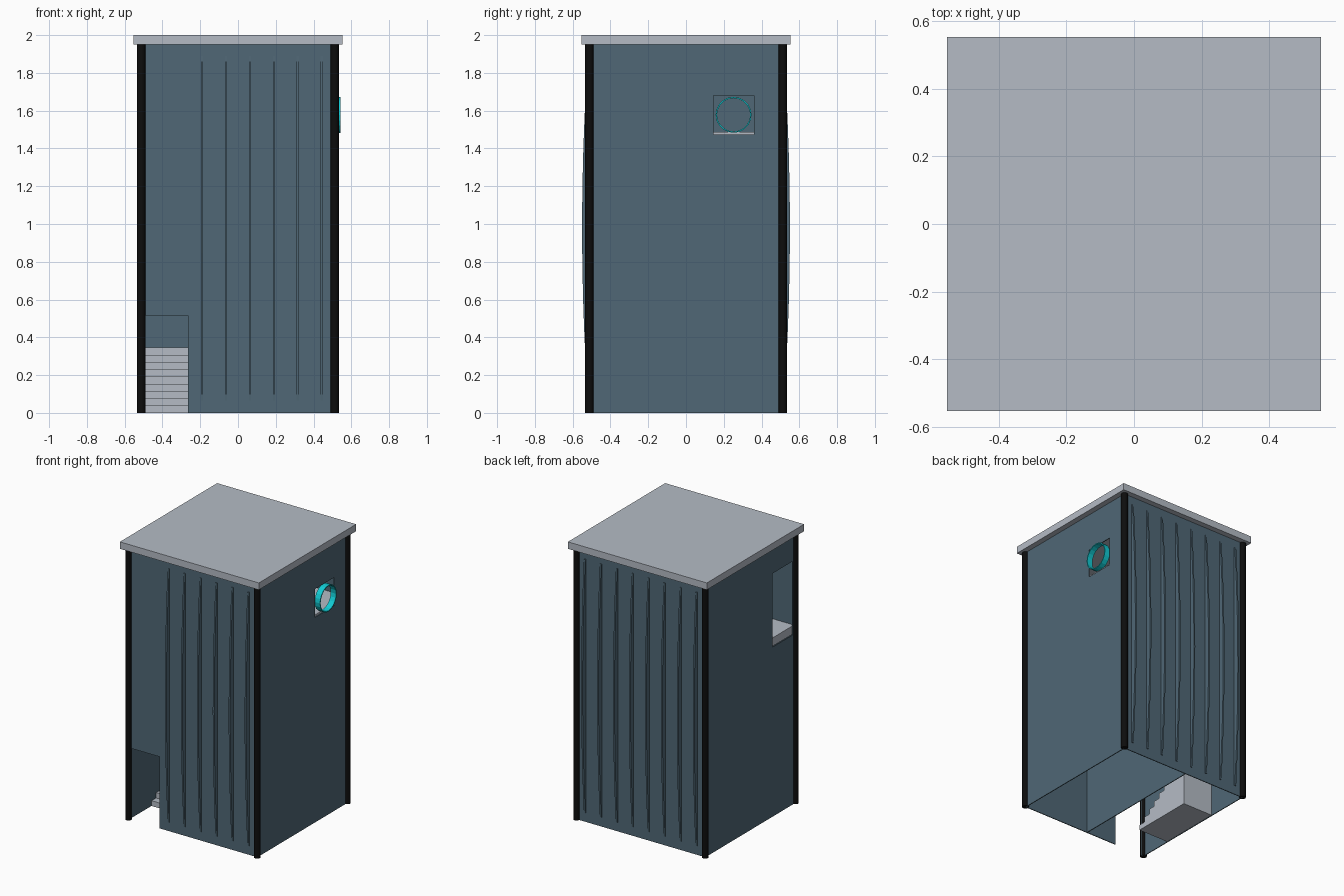
import bpy, bmesh, math
from mathutils import Matrix, Vector

if "Cube" in bpy.data.objects:
    bpy.data.objects.remove(bpy.data.objects["Cube"])

def mat(name, rgb):
    m = bpy.data.materials.new(name)
    m.diffuse_color = (*rgb, 1)
    m.use_nodes = True
    m.node_tree.nodes["Principled BSDF"].inputs["Base Color"].default_value = m.diffuse_color
    return m

BLUE = mat("slate_blue", (0.08, 0.137, 0.18))
GREY = mat("light_grey", (0.46, 0.50, 0.56))
BLACK = mat("black", (0.004, 0.004, 0.004))
CYAN = mat("cyan", (0.006, 0.60, 0.66))

def finish(bm, name, material):
    bmesh.ops.recalc_face_normals(bm, faces=bm.faces)
    me = bpy.data.meshes.new(name)
    bm.to_mesh(me)
    bm.free()
    me.materials.append(material)
    ob = bpy.data.objects.new(name, me)
    bpy.context.collection.objects.link(ob)
    return ob

def add_box(bm, x, y, z):
    c = Vector(((x[0] + x[1]) / 2, (y[0] + y[1]) / 2, (z[0] + z[1]) / 2))
    s = (x[1] - x[0], y[1] - y[0], z[1] - z[0], 1)
    bmesh.ops.create_cube(bm, size=1, matrix=Matrix.Translation(c) @ Matrix.Diagonal(s))

def box(name, material, x, y, z):
    bm = bmesh.new()
    add_box(bm, x, y, z)
    return finish(bm, name, material)

W, TOP = 0.51, 1.95

def wall(name, place, hole=None):
    """Thin sheet in (u, z) with an optional rectangular hole (u0, u1, z0, z1)."""
    us, zs = [-W, W], [0, TOP]
    if hole:
        us = sorted(set(us + list(hole[:2])))
        zs = sorted(set(zs + list(hole[2:])))
    bm = bmesh.new()
    v = {(u, z): bm.verts.new(place(u, z)) for u in us for z in zs}
    for a, b in zip(us, us[1:]):
        for c, d in zip(zs, zs[1:]):
            if hole and hole[0] <= a < hole[1] and hole[2] <= c < hole[3]:
                continue
            bm.faces.new((v[a, c], v[b, c], v[b, d], v[a, d]))
    ob = finish(bm, name, BLUE)
    m = ob.modifiers.new("thickness", 'SOLIDIFY')
    m.thickness, m.offset = 0.006, 0
    return ob

# outer walls and the dividing wall
wall("front_wall", lambda u, z: (u, -W, z), (-0.49, -0.265, 0, 0.515))
wall("back_wall", lambda u, z: (u, W, z))
wall("left_wall", lambda u, z: (-W, u, z), (-0.48, -0.25, 1.22, 1.75))
wall("right_wall", lambda u, z: (W, u, z), (0.145, 0.36, 1.475, 1.68))
wall("dividing_wall", lambda u, z: (-0.02, u, z))

# bowed vertical ribs on the front and back
def ribs(name, side, xs):
    bm = bmesh.new()
    n = 14
    for x in xs:
        prof = [(W, 0.065)]
        for i in range(n + 1):
            t = 2 * i / n - 1
            prof.append((0.519 + 0.031 * (1 - t * t), 0.978 + 0.912 * t))
        prof.append((W, 1.89))
        f = bm.faces.new([bm.verts.new((x - 0.006, side * y, z)) for y, z in prof])
        r = bmesh.ops.extrude_face_region(bm, geom=[f])
        bmesh.ops.translate(bm, vec=(0.012, 0, 0),
                            verts=[g for g in r["geom"] if isinstance(g, bmesh.types.BMVert)])
    return finish(bm, name, BLUE)

rib_x = [-0.445 + 0.127 * i for i in range(8)]
ribs("front_ribs", -1, rib_x[2:])
ribs("back_ribs", 1, rib_x)

# corner posts
for sx, nx in ((-1, "left"), (1, "right")):
    for sy, ny in ((-1, "front"), (1, "back")):
        bm = bmesh.new()
        bmesh.ops.create_cone(bm, cap_ends=True, segments=16, radius1=0.022, radius2=0.022,
                              depth=TOP, matrix=Matrix.Translation((sx * 0.512, sy * 0.512, TOP / 2)))
        ob = finish(bm, f"{ny}_{nx}_post", BLACK)
        for p in ob.data.polygons:
            p.use_smooth = len(p.vertices) == 4
        

# roof slab
box("roof", GREY, (-0.553, 0.553), (-0.553, 0.553), (TOP, 2.0))

# dog-leg stairs behind the door: solid first flight, stepped flights above
levels = [0, 0.345, 0.66, 0.97, 1.28]
STEPS, Y0, Y1 = 9, -0.26, 0.20
lanes = ((-0.505, -0.265), (-0.26, -0.025))
for k in range(4):
    bm = bmesh.new()
    rise, run = (levels[k + 1] - levels[k]) / STEPS, (Y1 - Y0) / STEPS
    for i in range(STEPS):
        top = levels[k] + rise * (i + 1)
        a = Y0 + run * i if k % 2 == 0 else Y1 - run * (i + 1)
        bottom = 0 if k == 0 else top - rise - 0.03
        add_box(bm, lanes[k % 2], (a, a + run), (bottom, top))
    finish(bm, f"stair_flight_{k + 1}", GREY)
    y = (Y1, 0.505) if k % 2 == 0 else (-0.505, Y0)
    box(f"landing_{k + 1}", GREY, (-0.505, -0.025), y, (levels[k + 1] - 0.06, levels[k + 1]))

# upper floor behind the round vent
box("upper_floor", GREY, (-0.015, 0.505), (-0.505, 0.505), (1.45, 1.487))

# round vent ring in the right wall
bm = bmesh.new()
n, rings = 20, []
for r, x in ((0.095, 0.50), (0.095, 0.543), (0.088, 0.543), (0.088, 0.50)):
    rings.append([bm.verts.new((x, 0.252 + r * math.cos(2 * math.pi * i / n),
                                1.578 + r * math.sin(2 * math.pi * i / n))) for i in range(n)])
for j in range(4):
    p, q = rings[j], rings[(j + 1) % 4]
    for i in range(n):
        bm.faces.new((p[i], p[(i + 1) % n], q[(i + 1) % n], q[i]))
finish(bm, "vent_ring", CYAN)
